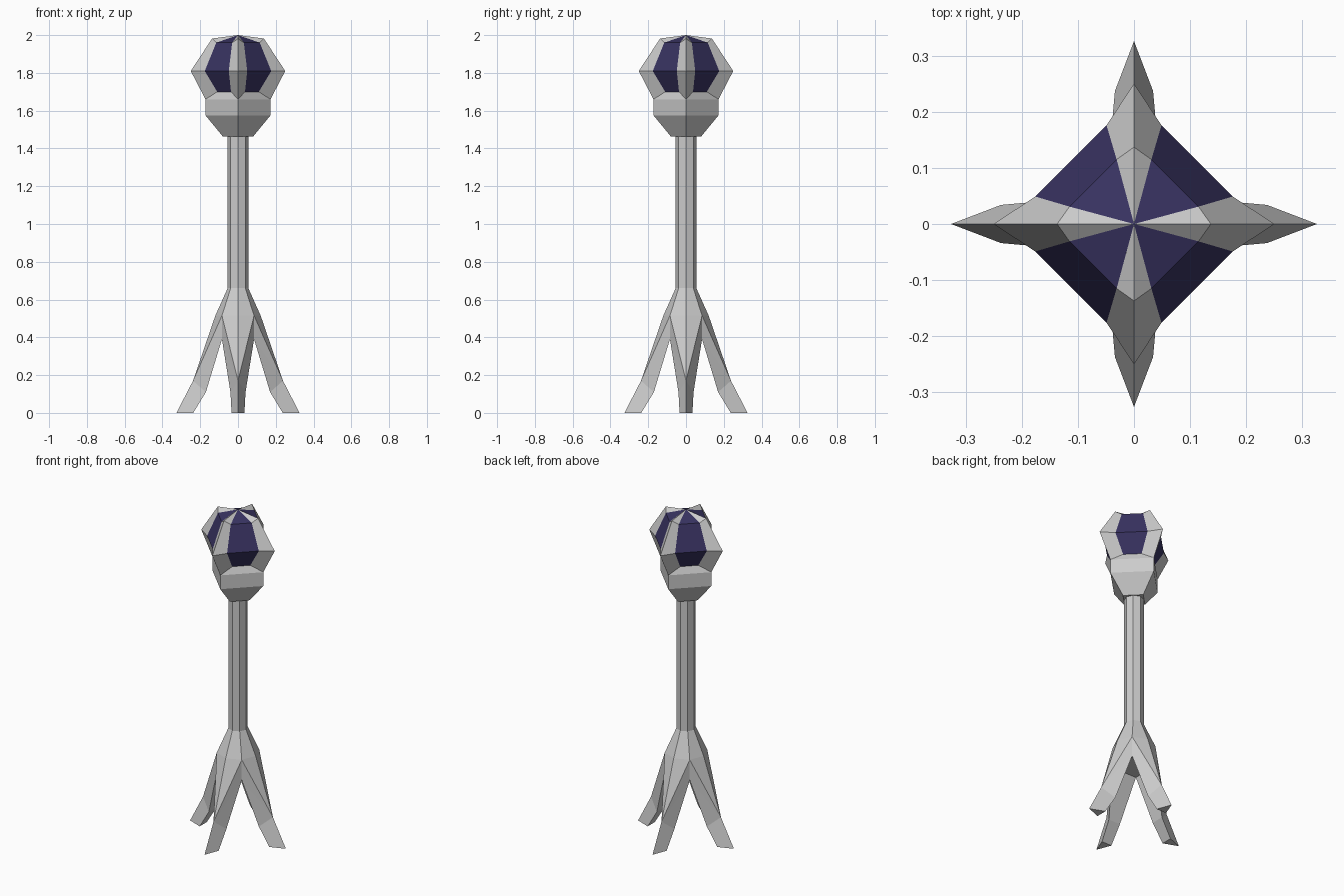
import bpy, bmesh, math
from mathutils import Vector, Matrix

if "Cube" in bpy.data.objects:
    bpy.data.objects.remove(bpy.data.objects["Cube"])


def radial(name, halves=(), quarters=(), fill=False, color=None):
    """Repeat faces four times round z; halves are also mirrored across the x axis."""
    bm = bmesh.new()
    for k in range(4):
        rot = Matrix.Rotation(k * math.pi / 2, 3, 'Z')
        faces = list(halves) + list(quarters)
        faces += [[(x, -y, z) for x, y, z in reversed(f)] for f in halves]
        for f in faces:
            bm.faces.new([bm.verts.new(rot @ Vector(p)) for p in f])
    bmesh.ops.remove_doubles(bm, verts=bm.verts, dist=0.0005)
    if fill:
        bmesh.ops.holes_fill(bm, edges=bm.edges, sides=0)
    if not color:
        bmesh.ops.recalc_face_normals(bm, faces=bm.faces)
    me = bpy.data.meshes.new(name)
    bm.to_mesh(me)
    bm.free()
    ob = bpy.data.objects.new(name, me)
    bpy.context.collection.objects.link(ob)
    if color:
        mat = bpy.data.materials.new(name)
        mat.diffuse_color = color
        mat.use_nodes = True
        mat.node_tree.nodes["Principled BSDF"].inputs["Base Color"].default_value = mat.diffuse_color
        me.materials.append(mat)
    return ob


def swap(p):
    """Mirror a point across the diagonal."""
    return (p[1], p[0], p[2])


def octagon(r, z):
    """One axis corner and one diagonal corner of an octagon."""
    d = r * math.sqrt(0.5)
    return (r, 0, z), (d, d, z)


# Octagonal post that flares and splits into four clawed legs
top_a, top_d = octagon(0.055, 1.465)
low_a, low_d = octagon(0.055, 0.66)
hip_a, hip_d = octagon(0.12, 0.515)
crotch = (0.085, 0.085, 0.39)
knee, knee_in = (0.238, 0, 0.17), (0.17, 0.04, 0.11)
toe, heel = (0.326, 0, 0), (0.237, 0.034, 0)
mir = lambda p: (p[0], -p[1], p[2])
radial("post_and_legs",
       halves=[(top_a, low_a, low_d, top_d),
               (low_a, hip_a, hip_d, low_d),
               (hip_a, knee, hip_d),
               (hip_d, knee, crotch),
               (crotch, knee, knee_in),
               (knee, toe, heel, knee_in)],
       quarters=[(crotch, knee_in, mir(knee_in), mir(crotch)),
                 (knee_in, heel, mir(heel), mir(knee_in)),
                 (toe, mir(heel), heel)],
       fill=True)

# Lantern frame: diamond cup below, four ribs meeting at the top
apex = (0, 0, 2.0)
cup = [(0.08, 0, 1.463), (0.172, 0, 1.575), (0.172, 0, 1.66)]
rib = [cup[2], (0.25, 0, 1.81), (0.137, 0, 1.982)]
pane = [(0.11, 0.037, 1.70), (0.176, 0.049, 1.81), (0.115, 0.031, 1.96)]
radial("lantern_frame",
       halves=[(rib[0], rib[1], pane[1], pane[0]),
               (rib[1], rib[2], pane[2], pane[1]),
               (rib[2], apex, pane[2])],
       quarters=[(cup[0], (0, 0, 1.463), swap(cup[0])),
                 (cup[0], swap(cup[0]), swap(cup[1]), cup[1]),
                 (cup[1], swap(cup[1]), swap(cup[2]), cup[2]),
                 (cup[2], swap(cup[2]), swap(pane[0]), pane[0])])

# Dark glass panes between the ribs
radial("glass_panes",
       quarters=[(pane[0], swap(pane[0]), swap(pane[1]), pane[1]),
                 (pane[1], swap(pane[1]), swap(pane[2]), pane[2]),
                 (pane[2], swap(pane[2]), apex)],
       color=(0.04, 0.033, 0.12, 1))
